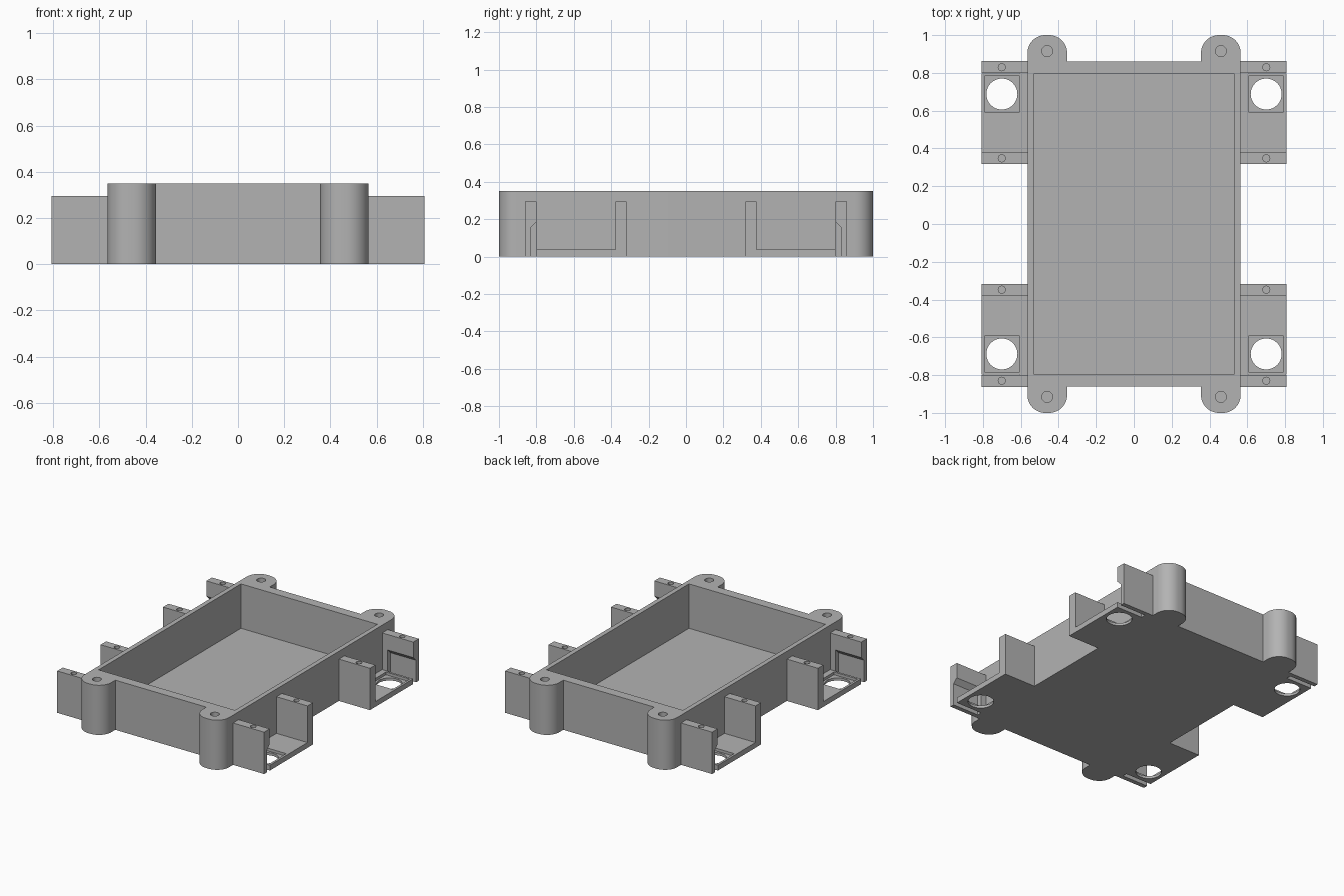
import bpy, bmesh, math

if "Cube" in bpy.data.objects:
    bpy.data.objects.remove(bpy.data.objects["Cube"])

grey = bpy.data.materials.new("plain grey")
grey.use_nodes = True
grey.diffuse_color = (0.45, 0.45, 0.45, 1)
grey.node_tree.nodes["Principled BSDF"].inputs["Base Color"].default_value = grey.diffuse_color

HEIGHT, FLOOR = 0.35, 0.037
SIDE, END = 0.565, 0.86          # outer half sizes of the tray
EAR_IN, EAR_R = 0.355, 0.095     # inner edge and corner radius of the ears
TIP, TAB_H = 0.807, 0.295        # bracket reach and height


def prism(name, pts, lo, hi, axis="z"):
    """Extrude a flat outline along z (points are x, y) or x (points are y, z)."""
    bm = bmesh.new()
    place = (lambda p, t: (p[0], p[1], t)) if axis == "z" else (lambda p, t: (t, p[0], p[1]))
    face = bm.faces.new([bm.verts.new(place(p, lo)) for p in pts])
    new = bmesh.ops.extrude_face_region(bm, geom=[face])["geom"]
    step = (0, 0, hi - lo) if axis == "z" else (hi - lo, 0, 0)
    bmesh.ops.translate(bm, vec=step, verts=[v for v in new if isinstance(v, bmesh.types.BMVert)])
    bmesh.ops.recalc_face_normals(bm, faces=bm.faces)
    mesh = bpy.data.meshes.new(name)
    bm.to_mesh(mesh)
    bm.free()
    mesh.materials.append(grey)
    obj = bpy.data.objects.new(name, mesh)
    bpy.context.scene.collection.objects.link(obj)
    return obj


def rect(x0, x1, y0, y1):
    return [(x0, y0), (x1, y0), (x1, y1), (x0, y1)]


def arc(cx, cy, r, start, end, n):
    return [(cx + r * math.cos(math.radians(start + (end - start) * i / n)),
             cy + r * math.sin(math.radians(start + (end - start) * i / n))) for i in range(n + 1)]


def circle(cx, cy, r, n=32):
    return arc(cx, cy, r, 0, 360, n)[:-1]


def cut(obj, cutters):
    """Subtract the cutters, keep the result and drop the helpers."""
    for c in cutters:
        c.hide_render = True
        mod = obj.modifiers.new("cut", "BOOLEAN")
        mod.operation, mod.solver, mod.object = "DIFFERENCE", "EXACT", c
    bpy.context.view_layer.update()
    result = bpy.data.meshes.new_from_object(obj.evaluated_get(bpy.context.evaluated_depsgraph_get()))
    obj.modifiers.clear()
    obj.data = result
    for c in cutters:
        bpy.data.objects.remove(c)


def finish(obj):
    bpy.ops.object.select_all(action="DESELECT")
    obj.select_set(True)
    bpy.context.view_layer.objects.active = obj
    bpy.ops.object.shade_smooth_by_angle(angle=math.radians(30))


# Tray outline with a rounded mounting ear at each corner
quarter = arc(SIDE - EAR_R, 1 - EAR_R, EAR_R, 0, 90, 12)
quarter += arc(EAR_IN + EAR_R, 1 - EAR_R, EAR_R, 90, 180, 12) + [(EAR_IN, END)]
back = quarter + [(-x, y) for x, y in reversed(quarter)]
outline = back + [(x, -y) for x, y in reversed(back)]
tray = prism("tray", outline, 0, HEIGHT)
cutters = [prism("cavity", rect(-0.532, 0.532, -0.793, 0.793), FLOOR, 1)]
for sx in (1, -1):
    for sy in (1, -1):
        cutters.append(prism("ear_hole", circle(sx * 0.46, sy * 0.915, 0.029), 0.1, 1))
cut(tray, cutters)
finish(tray)

# Four U-shaped side brackets
for sx, side in ((1, "left"), (-1, "right")):
    for sy, end in ((1, "back"), (-1, "front")):
        def yz(pts):
            return [(sy * y, z) for y, z in pts]

        profile = [(0.317, 0), (0.862, 0), (0.862, TAB_H), (0.8, TAB_H), (0.8, FLOOR),
                   (0.378, FLOOR), (0.378, TAB_H), (0.317, TAB_H)]
        bracket = prism(f"{end}_{side}_bracket", yz(profile), sx * (SIDE - 0.01), sx * TIP, "x")
        # Slot with a sloped roof behind the outer wall, open at the tip
        slot = [(0.798, -0.1), (0.831, -0.1), (0.831, 0.155), (0.798, 0.188)]
        tools = [
            prism("slot", yz(slot), sx * 0.606, sx * 0.9, "x"),
            prism("recess", rect(sx * 0.606, sx * 0.791, sy * 0.593, sy * 0.783), 0.018, 0.1),
            prism("round_hole", circle(sx * 0.7, sy * 0.688, 0.082, 48), -0.1, 0.1),
        ]
        for y in (0.83, 0.348):
            tools.append(prism("screw_hole", circle(sx * 0.7, sy * y, 0.019, 24), 0.2, 1))
        cut(bracket, tools)
        finish(bracket)
